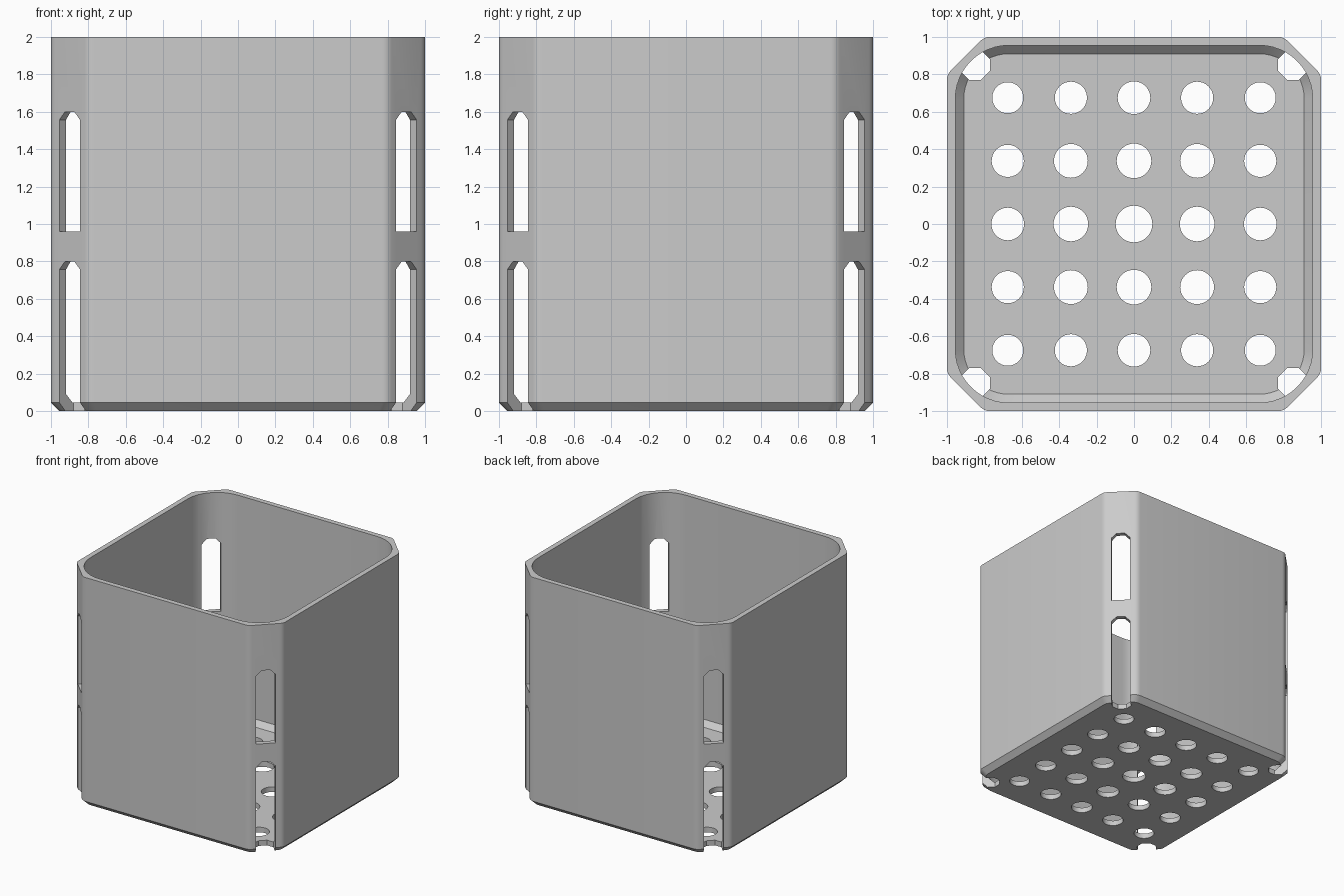
import bpy, bmesh
from math import cos, sin, pi, sqrt, hypot
from mathutils import Matrix, Vector

cube = bpy.data.objects.get("Cube")
if cube:
    bpy.data.objects.remove(cube, do_unlink=True)

FLOOR, CHAMFER = 0.045, 0.045

grey = bpy.data.materials.new("light_grey")
grey.use_nodes = True
colour = (0.6, 0.6, 0.6, 1)
grey.diffuse_color = colour
grey.node_tree.nodes["Principled BSDF"].inputs["Base Color"].default_value = colour


def four_corners(quarter):
    """Repeat one corner's points around all four corners."""
    return [Matrix.Rotation(k * pi / 2, 2) @ p for k in range(4) for p in quarter]


def cut_square(half, inset=0.0, ease=0.03, steps=4):
    """Square with 45 degree corners whose edges are slightly eased."""
    a = (1.8 - inset * sqrt(2)) - half
    first, second = Vector((half, a)), Vector((a, half))
    diag = (second - first).normalized()
    quarter = []
    for p, d_in, d_out in ((first, Vector((0, 1)), diag),
                           (second, diag, Vector((-1, 0)))):
        for i in range(steps + 1):
            t = i / steps
            quarter.append(p - d_in * ease * (1 - t) ** 2 + d_out * ease * t ** 2)
    return four_corners(quarter)


def round_square(half, radius, steps=12):
    c = half - radius
    angles = [i * pi / 2 / steps for i in range(steps + 1)]
    return four_corners([Vector((c + radius * cos(t), c + radius * sin(t))) for t in angles])


def make_object(name, bm):
    bmesh.ops.recalc_face_normals(bm, faces=bm.faces[:])
    mesh = bpy.data.meshes.new(name)
    bm.to_mesh(mesh)
    bm.free()
    mesh.materials.append(grey)
    obj = bpy.data.objects.new(name, mesh)
    bpy.context.collection.objects.link(obj)
    return obj


def loft(name, sections):
    """Solid through outlines of equal point count at given heights."""
    bm = bmesh.new()
    rings = [[bm.verts.new((p.x, p.y, z)) for p in pts] for pts, z in sections]
    for low, high in zip(rings, rings[1:]):
        for i in range(len(low)):
            j = (i + 1) % len(low)
            bm.faces.new((low[i], low[j], high[j], high[i]))
    bm.faces.new(rings[0][::-1])
    bm.faces.new(rings[-1])
    return make_object(name, bm)


# Outer body and inner cavity
body = loft("planter_basket", [(cut_square(1 - CHAMFER, CHAMFER), 0),
                               (cut_square(1), CHAMFER), (cut_square(1), 2)])
cavity = loft("cavity_cutter", [(round_square(0.91, 0.24), FLOOR),
                                (round_square(0.955, 0.285), FLOOR + 0.045),
                                (round_square(0.955, 0.285), 2.2)])

# Drain holes, smaller toward the rim
bm = bmesh.new()
for ix in range(-2, 3):
    for iy in range(-2, 3):
        x, y = ix * 0.3375, iy * 0.3375
        r = 0.098 - 0.016 * hypot(x, y)
        bmesh.ops.create_cone(bm, cap_ends=True, segments=40, radius1=r, radius2=r,
                              depth=0.4, matrix=Matrix.Translation((x, y, 0)))
holes = make_object("drain_hole_cutter", bm)

# Two stacked slots through every corner
bm = bmesh.new()
for k in range(4):
    turn = Matrix.Rotation(pi / 4 + k * pi / 2, 4, 'Z')
    for bottom, top in ((-0.1, 0.8), (0.96, 1.6)):
        part = bmesh.new()
        bmesh.ops.create_cube(part, size=1)
        bmesh.ops.scale(part, vec=(0.376, 0.156, top - bottom), verts=part.verts)
        bmesh.ops.translate(part, vec=(1.312, 0, (top + bottom) / 2), verts=part.verts)
        edges = [e for e in part.edges if max(v.co.z for v in e.verts) > top - 0.01]
        bmesh.ops.bevel(part, geom=edges, offset=0.043, segments=1, affect='EDGES')
        bmesh.ops.transform(part, matrix=turn, verts=part.verts)
        temp = bpy.data.meshes.new("slot")
        part.to_mesh(temp)
        part.free()
        bm.from_mesh(temp)
        bpy.data.meshes.remove(temp)
slots = make_object("corner_slot_cutter", bm)

# Cut everything out of the body
bpy.context.view_layer.objects.active = body
for cutter in (cavity, holes, slots):
    cutter.hide_render = True
    mod = body.modifiers.new(cutter.name, 'BOOLEAN')
    mod.operation = 'DIFFERENCE'
    mod.solver = 'EXACT'
    mod.object = cutter
    bpy.ops.object.modifier_apply(modifier=mod.name)
    bpy.data.objects.remove(cutter, do_unlink=True)

bpy.ops.object.select_all(action='DESELECT')
body.select_set(True)
bpy.ops.object.shade_smooth_by_angle(angle=pi / 6)
